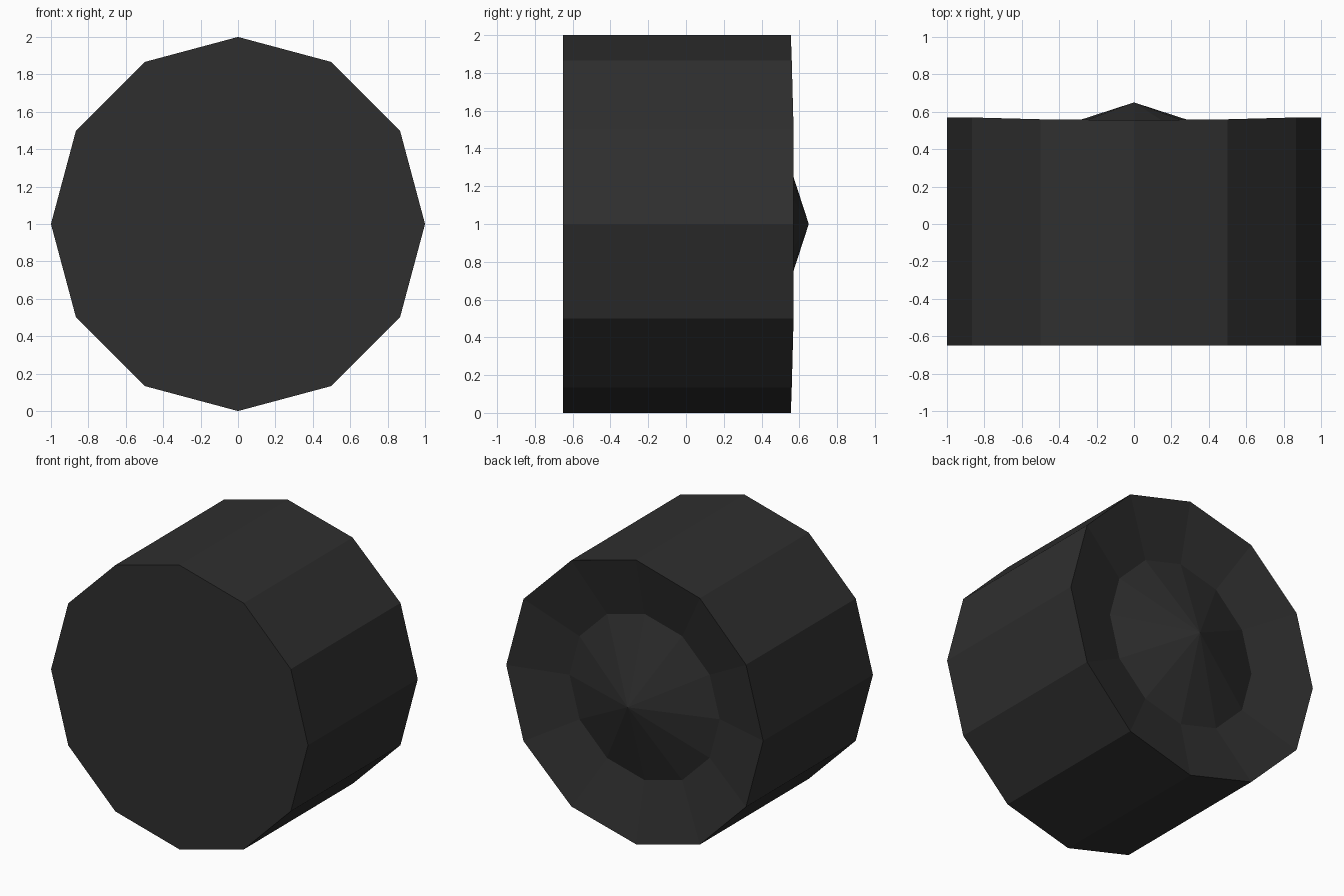
import bpy, bmesh, math

if "Cube" in bpy.data.objects:
    bpy.data.objects.remove(bpy.data.objects["Cube"])

SIDES = 12

# one dark rubber colour
mat = bpy.data.materials.new("dark_rubber")
mat.diffuse_color = (0.028, 0.028, 0.028, 1)
mat.use_nodes = True
mat.node_tree.nodes["Principled BSDF"].inputs["Base Color"].default_value = mat.diffuse_color

bm = bmesh.new()


def ring(radius, depth):
    """Circle of vertices around the y axis; depth gives y from the angle."""
    verts = []
    for i in range(SIDES):
        a = 2 * math.pi * i / SIDES
        verts.append(bm.verts.new((radius * math.cos(a), depth(a), 1 + radius * math.sin(a))))
    return verts


def bridge(a, b):
    for i in range(SIDES):
        j = (i + 1) % SIDES
        bm.faces.new((a[i], a[j], b[j], b[i]))


# flat front, tread, slightly uneven back rim, dished back with a central cone
front = ring(1.0, lambda a: -0.65)
rim = ring(1.0, lambda a: 0.555 + 0.015 * min(1, 1.3 * math.cos(a) ** 2))
dish = ring(0.585, lambda a: 0.46)
tip = bm.verts.new((0, 0.65, 1))

bm.faces.new(front)
bridge(front, rim)
bridge(rim, dish)
for i in range(SIDES):
    bm.faces.new((dish[i], dish[(i + 1) % SIDES], tip))
bmesh.ops.recalc_face_normals(bm, faces=bm.faces)

mesh = bpy.data.meshes.new("wheel")
bm.to_mesh(mesh)
bm.free()
mesh.materials.append(mat)
wheel = bpy.data.objects.new("wheel", mesh)
bpy.context.collection.objects.link(wheel)
